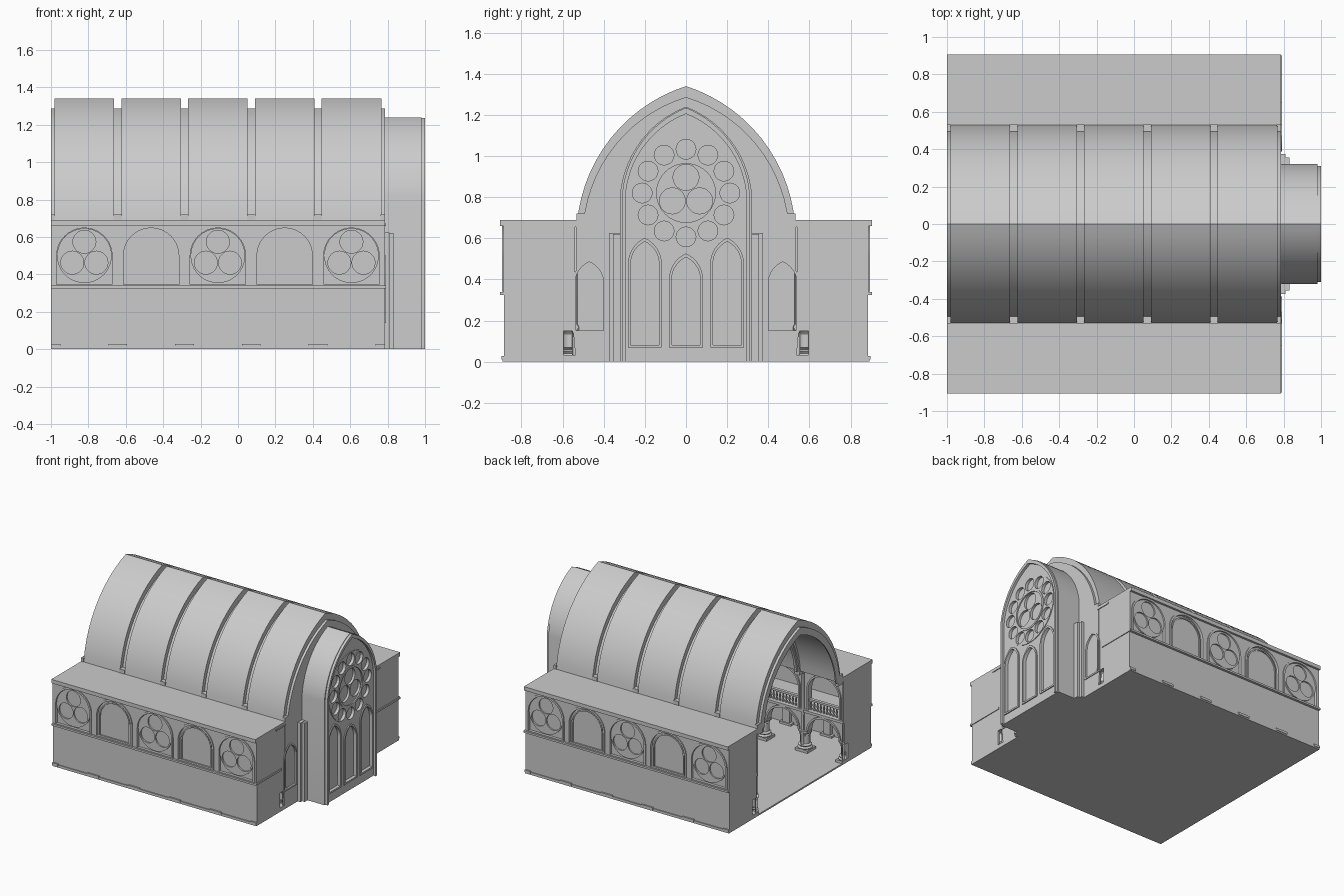
import bpy, bmesh
from math import sin, cos, pi, hypot, radians
from mathutils import Vector, Matrix

if "Cube" in bpy.data.objects:
    bpy.data.objects.remove(bpy.data.objects["Cube"])

X0, X1 = -1.0, 0.785
BAY = (X1 - X0) / 5
LINES = [X0 + BAY * i for i in range(6)]
MIDS = [X0 + BAY * (i + 0.5) for i in range(5)]


def finish(name, bm, mirror=False):
    bmesh.ops.remove_doubles(bm, verts=bm.verts, dist=1e-5)
    bmesh.ops.recalc_face_normals(bm, faces=bm.faces)
    me = bpy.data.meshes.new(name)
    bm.to_mesh(me)
    bm.free()
    me.shade_smooth()
    me.set_sharp_from_angle(angle=radians(30))
    ob = bpy.data.objects.new(name, me)
    bpy.context.collection.objects.link(ob)
    if mirror:
        m = ob.modifiers.new("mirror", 'MIRROR')
        m.use_axis = (False, True, False)
        m.use_mirror_merge = False
    return ob


def plate(name, axis, spans, loops, mirror=False):
    """Filled outline (inner loops are holes) extruded along axis over each span."""
    bm = bmesh.new()
    for d0, d1 in spans:
        cu = bpy.data.curves.new("tmp", 'CURVE')
        cu.dimensions, cu.fill_mode, cu.extrude = '2D', 'BOTH', (d1 - d0) / 2
        for lp in loops:
            s = cu.splines.new('POLY')
            s.points.add(len(lp) - 1)
            for p, (u, v) in zip(s.points, lp):
                p.co = (u, v, 0, 1)
            s.use_cyclic_u = True
        tmp = bpy.data.objects.new("tmp", cu)
        bpy.context.collection.objects.link(tmp)
        bpy.context.view_layer.update()
        me = bpy.data.meshes.new_from_object(
            tmp.evaluated_get(bpy.context.evaluated_depsgraph_get()))
        mid = (d0 + d1) / 2
        for v in me.vertices:
            a, b, c = v.co
            v.co = (mid + c, a, b) if axis == 'x' else (a, mid + c, b)
        bm.from_mesh(me)
        bpy.data.objects.remove(tmp)
        bpy.data.curves.remove(cu)
        bpy.data.meshes.remove(me)
    return finish(name, bm, mirror)


def boxes(name, items, mirror=False):
    bm = bmesh.new()
    for x0, x1, y0, y1, z0, z1 in items:
        m = Matrix.Translation(((x0 + x1) / 2, (y0 + y1) / 2, (z0 + z1) / 2)) @ \
            Matrix.Diagonal((x1 - x0, y1 - y0, z1 - z0, 1))
        bmesh.ops.create_cube(bm, size=1, matrix=m)
    return finish(name, bm, mirror)


def lathes(name, profile, spots, steps, mirror=False):
    bm = bmesh.new()
    for x, y in spots:
        vs = [bm.verts.new((x + r, y, z)) for r, z in profile]
        es = [bm.edges.new(p) for p in zip(vs, vs[1:])]
        bmesh.ops.spin(bm, geom=vs + es, cent=(x, y, 0), axis=(0, 0, 1),
                       angle=2 * pi, steps=steps)
    bmesh.ops.remove_doubles(bm, verts=bm.verts, dist=1e-5)
    for x, n in ((X0, -1), (X1, 1)):    # end piers are cut flush with the ends
        bmesh.ops.bisect_plane(bm, geom=bm.verts[:] + bm.edges[:] + bm.faces[:],
                               plane_co=(x, 0, 0), plane_no=(n, 0, 0), clear_outer=True)
    return finish(name, bm, mirror)


def arch(c, w, zb, zs, zt, k=0.207, n=10):
    """Arch outline, left foot to right foot; k=0.207 is round when w = zt-zs."""
    dx, dz = -w, zt - zs
    L = hypot(dx, dz)
    s = k * L
    R = (L * L / 4 + s * s) / (2 * s)
    nrm = Vector((dz, w)) / L
    ctr = Vector((w / 2, (zs + zt) / 2)) + nrm * (s - R)
    a, b = Vector((w, zs)) - ctr, Vector((0, zt)) - ctr
    ang = a.angle_signed(b)
    half = [ctr + Matrix.Rotation(-ang * i / n, 2) @ a for i in range(n + 1)]
    half = [(p.x, p.y) for p in half]
    right = ([(w, zb)] if zb < zs else []) + half
    return [(c - u, v) for u, v in right] + [(c + u, v) for u, v in right[-2::-1]]


def circle(u, v, r, n=28):
    return [(u + r * cos(2 * pi * i / n), v + r * sin(2 * pi * i / n)) for i in range(n)]


def rect(u0, u1, v0, v1):
    return [(u0, v0), (u1, v0), (u1, v1), (u0, v1)]


def trefoil(u, v, r):
    """Disc pierced by three circles."""
    return [circle(u, v, r, 40)] + [
        circle(u + r * .51 * cos(pi / 2 + i * 2 * pi / 3),
               v + r * .51 * sin(pi / 2 + i * 2 * pi / 3), r * .42) for i in range(3)]


# Floor
boxes("floor", [(X0, X1, -.89, .89, 0, .012), (X1, .96, -.31, .31, 0, .012)])

# Nave vault: five panels with ribs set lower in the gaps
shell = arch(0, .53, .67, .67, 1.34, .152, 14) + arch(0, .48, .67, .67, 1.285, .152, 14)[::-1]
plate("vault_panels", 'x', [(a + .019, b - .019) for a, b in zip(LINES, LINES[1:])], [shell])


def clip(h):
    return [(max(X0, x - h), min(X1, x + h)) for x in LINES]


rib = arch(0, .50, .67, .67, 1.287, .152, 14) + arch(0, .465, .67, .67, 1.25, .152, 14)[::-1]
plate("vault_ribs", 'x', clip(.022), [rib])
rib = arch(0, .47, .67, .67, 1.255, .152, 14) + arch(0, .45, .67, .67, 1.23, .152, 14)[::-1]
plate("vault_rib_rolls", 'x', clip(.010), [rib])
boxes("rib_springers", [(a, b, .47, .533, .64, .72) for a, b in clip(.022)], True)

# Aisle roof, gallery floor and cornices
boxes("aisle_roof", [(X0, X1, .53, .892, .672, .69), (X0, X1, .885, .905, .66, .69)], True)
boxes("gallery_floor", [(X0, X1, .55, .885, .32, .34)], True)
boxes("outer_cornice", [(X0, X1, .87, .905, .325, .34)], True)

# Outer aisle walls
boxes("aisle_lower_wall", [(X0, X1, .868, .885, 0, .33), (X0, X1, .868, .892, 0, .02)], True)
boxes("pilaster_feet", [(max(X0, x - .05), min(X1, x + .05), .83, .897, .01, .028)
                        for x in LINES], True)
boxes("aisle_pilasters", [(a, b, .84, .87, 0, .32) for a, b in clip(.03)], True)
plate("aisle_upper_wall", 'y', [(.87, .888)],
      [rect(X0, X1, .335, .685)] + [arch(x, .155, .345, .5, .655) for x in MIDS], True)
boxes("aisle_upper_back", [(X0, X1, .86, .874, .335, .68)], True)
for i, x in enumerate(MIDS):
    plate(f"window_arch_{i}", 'y', [(.87, .895)],
          [arch(x, .163, .342, .5, .663), arch(x, .148, .346, .5, .648)], True)
    if i % 2 == 0:
        plate(f"window_tracery_{i}", 'y', [(.87, .885)], trefoil(x, .5, .146), True)
    else:
        plate(f"window_inner_arch_{i}", 'y', [(.87, .882)],
              [arch(x, .135, .348, .5, .635), arch(x, .125, .352, .5, .625)], True)

# Aisle end walls
boxes("aisle_end_walls", [(a, b, y, .885, z0, z1) for a, b in ((X0, X0 + .015), (X1 - .015, X1))
                          for y, z0, z1 in ((.595, 0, .33), (.54, .335, .68))], True)
boxes("end_wall_strings", [(X1 - .01, X1 + .006, .58, .9, .325, .34),
                           (X1 - .01, X1 + .006, .53, .65, .66, .672)], True)


# Nave arcade below and gallery arcade above
def arcade(w, zb, zs, zt, top):
    pts = [(X0, top), (X0, zb)]
    for x in MIDS:
        pts += arch(x, w, zb, zs, zt)
    return pts + [(X1, zb), (X1, top)]


plate("nave_arcade", 'y', [(.55, .60)], [arcade(.138, .15, .168, .306, .325)], True)
plate("gallery_arcade", 'y', [(.555, .60)], [arcade(.138, .335, .5, .638, .675)], True)
for i, x in enumerate(MIDS):
    plate(f"arcade_roll_{i}", 'y', [(.54, .56)],
          [arch(x, .15, .165, .168, .318) + arch(x, .136, .165, .168, .304)[::-1]], True)
    plate(f"gallery_roll_{i}", 'y', [(.543, .56)],
          [arch(x, .15, .34, .5, .65) + arch(x, .136, .34, .5, .636)[::-1]], True)
boxes("nave_string_courses", [(X0, X1, .535, .57, .32, .34), (X0, X1, .52, .60, .655, .675)], True)

# Piers with moulded bases and capitals, wall shafts above
base = [(0, .03), (.052, .03), (.056, .04), (.046, .052), (.05, .06), (.036, .07), (.036, .135),
        (.042, .14), (.038, .147), (.05, .165), (.05, .175), (0, .175)]
lathes("nave_piers", base, [(x, .572) for x in LINES], 20, True)
boxes("pier_plinths", [(a, b, .52, .625, 0, .032) for a, b in clip(.055)], True)
lathes("pier_shafts", [(.014, .02), (.014, .14), (.02, .16), (.02, .17), (.012, .18), (.012, .63),
                       (.022, .65), (.022, .665)],
       [(x, .54) for x in LINES], 12, True)

# Gallery balustrade
bal = [(.008, .34), (.008, .352), (.004, .358), (.009, .375), (.004, .4), (.008, .412)]
lathes("balusters", bal, [(x - .126 + .028 * j, .572) for x in MIDS for j in range(10)], 8, True)
boxes("balustrade_rail", [(X0, X1, .56, .585, .41, .425)], True)

# East end wall, open towards the apse
outline = [(-.535, 0), (-.535, .67)] + arch(0, .485, .67, .67, 1.285, .152, 14) + [(.535, .67), (.535, 0)]
plate("end_wall", 'x', [(X1 - .02, X1)],
      [outline + arch(0, .30, 0, .82, 1.21, .14)[::-1],
       arch(.47, .078, .145, .38, .495, .15), arch(-.47, .078, .145, .38, .495, .15)])
plate("side_window_frames", 'x', [(X1 - .015, X1 + .006)],
      [arch(.47, .082, .14, .38, .502, .15), arch(.47, .070, .152, .38, .485, .15)], True)
plate("side_window_glass", 'x', [(X1 - .014, X1 - .008)], [arch(.47, .08, .142, .38, .5, .15)], True)

# Apse shell and side buttresses
plate("apse_shell", 'x', [(X1 - .005, .98)],
      [arch(0, .32, 0, .82, 1.24, .14, 14) + arch(0, .30, 0, .82, 1.215, .14, 14)[::-1]])
boxes("apse_buttresses", [(X1 - .01, .81, .31, .375, 0, .625), (X1 - .01, .832, .31, .355, 0, .622)], True)

# Facade with lancets and rose
LANCETS = [(0, .40, .522), (.2, .47, .598), (-.2, .47, .598)]
plate("facade", 'x', [(.955, .98)],
      [arch(0, .31, 0, .82, 1.23, .14, 14), circle(0, .82, .262, 48)] +
      [arch(c, .076, .075, zs, zt - .006, .15) for c, zs, zt in LANCETS])
plate("facade_glass", 'x', [(.955, .962)], [arch(0, .305, .01, .82, 1.22, .14, 14)])
plate("facade_arch_moulding", 'x', [(.975, 1.0)],
      [arch(0, .31, 0, .82, 1.235, .14, 14) + arch(0, .293, 0, .82, 1.205, .14, 14)[::-1]])
for i, (c, zs, zt) in enumerate(LANCETS):
    plate(f"lancet_frame_{i}", 'x', [(.96, .988)],
          [arch(c, .082, .069, zs, zt + .004, .15), arch(c, .069, .082, zs, zt - .014, .15)])
plate("rose_ring", 'x', [(.96, .985)],
      [circle(0, .82, .27, 48), circle(0, .82, .15, 40)] +
      [circle(.213 * cos(i * pi / 6), .82 + .213 * sin(i * pi / 6), .048, 20) for i in range(12)])
plate("rose_rim", 'x', [(.96, .99)], [circle(0, .82, .158, 40), circle(0, .82, .143, 40)])
plate("rose_tracery", 'x', [(.96, .98)], trefoil(0, .82, .15))
